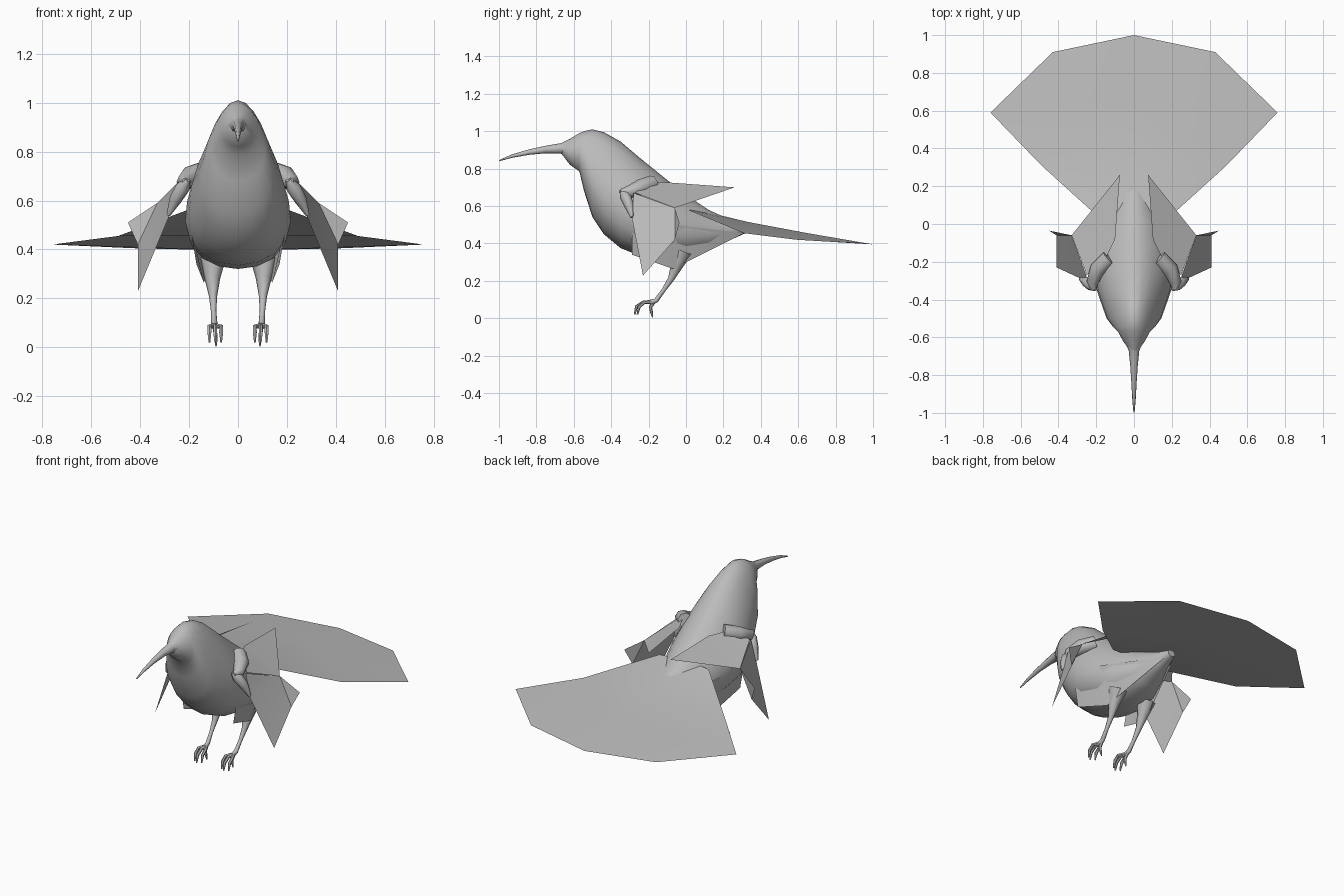
import bpy, math
from mathutils import Vector

if "Cube" in bpy.data.objects:
    bpy.data.objects.remove(bpy.data.objects["Cube"])

grey = bpy.data.materials.new("plumage_grey")
grey.use_nodes = True
colour = (0.5, 0.5, 0.5, 1)
grey.diffuse_color = colour
grey.node_tree.nodes["Principled BSDF"].inputs["Base Color"].default_value = colour


def make(name, verts, faces, smooth=math.radians(50)):
    mesh = bpy.data.meshes.new(name)
    mesh.from_pydata(verts, [], faces)
    mesh.materials.append(grey)
    obj = bpy.data.objects.new(name, mesh)
    bpy.context.collection.objects.link(obj)
    bpy.ops.object.select_all(action="DESELECT")
    obj.select_set(True)
    bpy.context.view_layer.objects.active = obj
    bpy.ops.object.mode_set(mode="EDIT")
    bpy.ops.mesh.select_all(action="SELECT")
    bpy.ops.mesh.normals_make_consistent(inside=False)
    bpy.ops.object.mode_set(mode="OBJECT")
    bpy.ops.object.shade_smooth_by_angle(angle=smooth)
    return obj


def loft(name, rings):
    """Skin a list of equal rings and cap both ends."""
    n = len(rings[0])
    verts = [v for ring in rings for v in ring]
    faces = [(k * n + i, k * n + (i + 1) % n, (k + 1) * n + (i + 1) % n, (k + 1) * n + i)
             for k in range(len(rings) - 1) for i in range(n)]
    faces += [tuple(range(n)), tuple(range(len(verts) - n, len(verts)))]
    return make(name, verts, faces)


def tube(name, path, n=8):
    """Round tube through (x, y, z, radius) stations."""
    pts = [Vector(p[:3]) for p in path]
    rings = []
    for i, p in enumerate(pts):
        d = (pts[min(i + 1, len(pts) - 1)] - pts[max(i - 1, 0)]).normalized()
        ref = Vector((0, 1, 0)) if abs(d.x) > 0.9 else Vector((1, 0, 0))
        u = d.cross(ref).normalized()
        w = d.cross(u)
        rings.append([p + path[i][3] * (u * math.cos(a) + w * math.sin(a))
                      for a in (2 * math.pi * j / n for j in range(n))])
    return loft(name, rings)


def flip(points, s):
    return [(p[0] * s, *p[1:]) for p in points]


# Body and head: stations of y, top, bottom, half width
stations = [
    (-0.67, 0.935, 0.885, 0.022), (-0.62, 0.96, 0.82, 0.058), (-0.57, 0.99, 0.785, 0.085),
    (-0.545, 1.0, 0.68, 0.11), (-0.5, 1.01, 0.54, 0.14), (-0.44, 0.995, 0.45, 0.16),
    (-0.35, 0.945, 0.375, 0.19), (-0.25, 0.86, 0.335, 0.208), (-0.12, 0.755, 0.32, 0.20),
    (0.0, 0.66, 0.325, 0.165), (0.12, 0.58, 0.36, 0.11), (0.24, 0.525, 0.42, 0.055),
    (0.33, 0.5, 0.46, 0.025)]
rings = []
for y, top, bottom, w in stations:
    mid, h = (top + bottom) / 2, (top - bottom) / 2
    egg = 0.3 * min(1, h / 0.25)
    rings.append([(w * math.sin(a) * (1 - egg * math.cos(a)), y, mid + h * math.cos(a))
                  for a in (2 * math.pi * j / 20 for j in range(20))])
loft("body", rings)

# Long down-curved beak
tube("beak", [(0, -0.62, 0.905, 0.05), (0, -0.67, 0.908, 0.028), (0, -0.75, 0.902, 0.02),
              (0, -0.84, 0.888, 0.014), (0, -0.93, 0.867, 0.009), (0, -0.998, 0.843, 0.003)])

# Wide fan tail, one sheet
half = [(0.17, 0.02, 0.575), (0.49, 0.31, 0.455), (0.76, 0.59, 0.42), (0.43, 0.91, 0.405)]
spine = [(0, 0.02, 0.59), (0, 0.33, 0.515), (0, 0.65, 0.455), (0, 1.0, 0.395)]
fan_faces = [(b + i, b + i + 1, 9 + i, 8 + i) for b in (0, 4) for i in range(3)]
make("tail_fan", half + flip(half, -1) + spine, fan_faces)

for side, s in (("left", 1), ("right", -1)):
    # Folded inner wing sheet
    make(side + "_inner_wing", flip([
        (0.075, 0.26, 0.70), (0.33, -0.06, 0.59), (0.25, -0.27, 0.67),
        (0.17, -0.22, 0.73), (0.10, -0.08, 0.725)], s),
        [(0, 1, 4), (1, 2, 3, 4)])

    # Hanging outer wing sheet
    make(side + "_outer_wing", flip([
        (0.25, -0.28, 0.67), (0.33, -0.06, 0.59), (0.45, -0.035, 0.51),
        (0.41, -0.06, 0.42), (0.41, -0.23, 0.228), (0.28, -0.29, 0.54)], s),
        [(0, 1, 5), (1, 2, 3), (1, 3, 4, 5)])

    # Flank feathers running back under the tail
    make(side + "_flank_feathers", flip([
        (0.205, -0.29, 0.55), (0.17, -0.29, 0.34), (0.14, -0.07, 0.265),
        (0.028, 0.31, 0.455), (0.19, -0.05, 0.50)], s),
        [(0, 1, 2, 4), (2, 3, 4)])

    # Wing arm
    tube(side + "_upper_arm", flip([
        (0.13, -0.18, 0.72, 0.045), (0.19, -0.24, 0.70, 0.045),
        (0.22, -0.31, 0.675, 0.032), (0.215, -0.35, 0.68, 0.012)], s))
    tube(side + "_forearm", flip([
        (0.205, -0.345, 0.685, 0.012), (0.225, -0.325, 0.655, 0.03),
        (0.255, -0.305, 0.605, 0.026), (0.285, -0.29, 0.54, 0.008)], s))

    # Leg
    tube(side + "_leg", flip([
        (0.105, -0.02, 0.36, 0.055), (0.105, -0.05, 0.28, 0.032), (0.102, -0.08, 0.21, 0.017),
        (0.10, -0.12, 0.15, 0.011), (0.097, -0.16, 0.095, 0.013), (0.095, -0.19, 0.085, 0.014)], s))

    # Three front toes and one back toe, each with a knuckle and claw
    for i, (spread, reach) in enumerate([(-0.024, 0.07), (0, 0.085), (0.024, 0.07)]):
        x = 0.093 + spread
        tube(f"{side}_front_toe_{i + 1}", flip([
            (0.095, -0.18, 0.088, 0.011), (x, -0.18 - reach * 0.6, 0.085, 0.009),
            (x, -0.18 - reach, 0.062, 0.009), (x, -0.19 - reach, 0.02, 0.004)], s), 6)
    tube(side + "_back_toe", flip([
        (0.095, -0.17, 0.09, 0.011), (0.093, -0.19, 0.06, 0.009),
        (0.09, -0.185, 0.035, 0.008), (0.09, -0.178, 0.004, 0.003)], s), 6)
